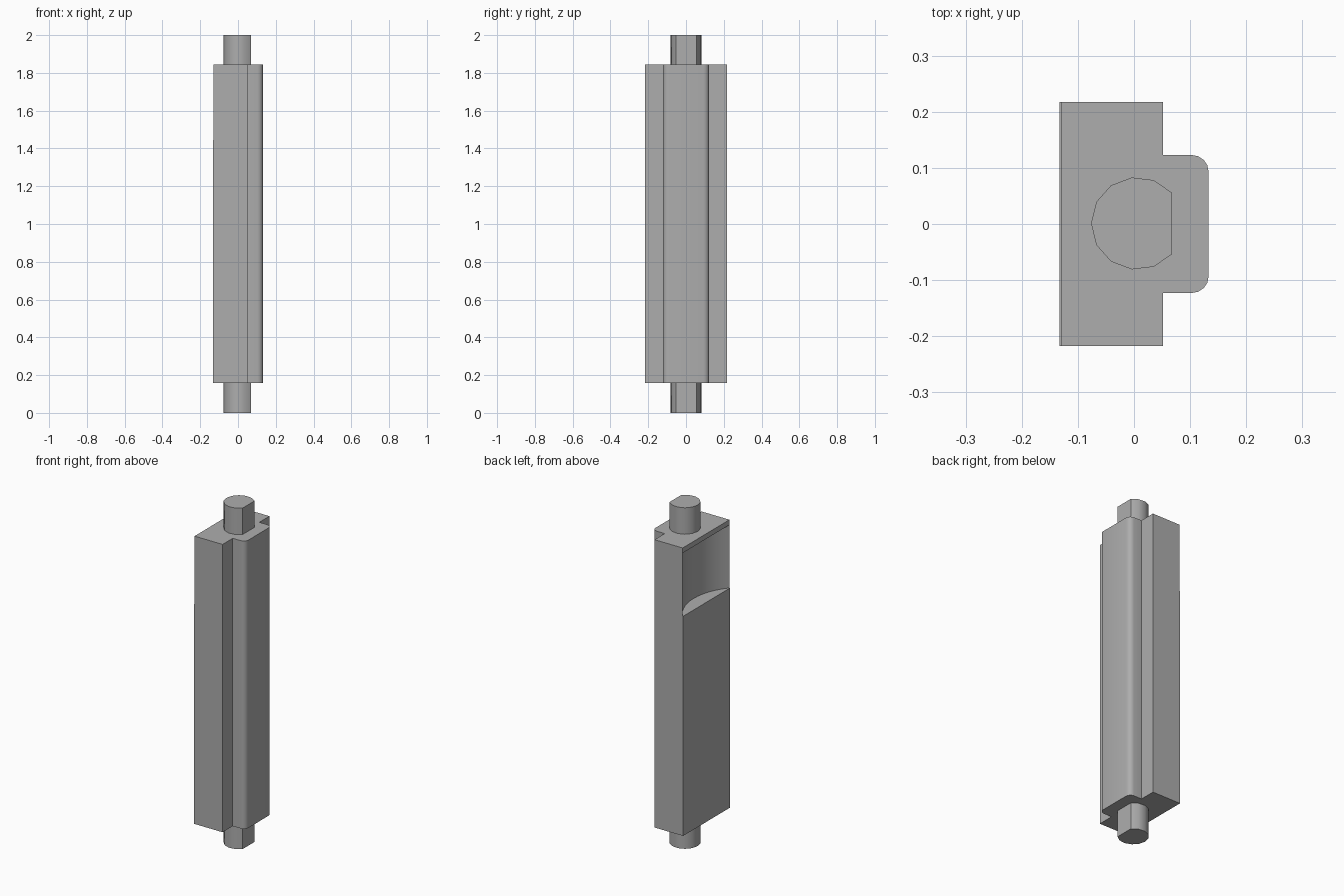
import bpy
import bmesh
from math import cos, sin, pi, radians, asin

cube = bpy.data.objects.get("Cube")
if cube:
    bpy.data.objects.remove(cube, do_unlink=True)

grey = bpy.data.materials.new("plain grey")
grey.use_nodes = True
colour = (0.42, 0.42, 0.42, 1)
grey.diffuse_color = colour
grey.node_tree.nodes["Principled BSDF"].inputs["Base Color"].default_value = colour


def prism(name, profile, z0, z1):
    """Extrude a closed xy profile between two heights."""
    bm = bmesh.new()
    face = bm.faces.new([bm.verts.new((x, y, z0)) for x, y in profile])
    top = bmesh.ops.extrude_face_region(bm, geom=[face])["geom"]
    moved = [v for v in top if isinstance(v, bmesh.types.BMVert)]
    bmesh.ops.translate(bm, verts=moved, vec=(0, 0, z1 - z0))
    bmesh.ops.recalc_face_normals(bm, faces=bm.faces[:])
    mesh = bpy.data.meshes.new(name)
    bm.to_mesh(mesh)
    bm.free()
    mesh.materials.append(grey)
    obj = bpy.data.objects.new(name, mesh)
    bpy.context.collection.objects.link(obj)
    return obj


def activate(obj):
    bpy.ops.object.select_all(action="DESELECT")
    obj.select_set(True)
    bpy.context.view_layer.objects.active = obj


def cut(obj, cutter):
    activate(obj)
    mod = obj.modifiers.new("cut", "BOOLEAN")
    mod.operation = "DIFFERENCE"
    mod.solver = "EXACT"
    mod.object = cutter
    bpy.ops.object.modifier_apply(modifier=mod.name)
    bpy.data.objects.remove(cutter, do_unlink=True)


def arc(cx, cy, r, start, end, steps):
    return [(cx + r * cos(radians(start + (end - start) * i / steps)),
             cy + r * sin(radians(start + (end - start) * i / steps)))
            for i in range(steps + 1)]


# Main body: slab with a narrower round-cornered rib on the +x side
LOW, HIGH = 0.157, 1.845
BACK, FACE, HALF = -0.133, -0.13, 0.217
RIB, R = 0.123, 0.03
half = [(BACK, -HALF), (0.052, -HALF), (0.052, -RIB)]
half += arc(0.133 - R, -RIB + R, R, -90, 0, 4)
outline = half + [(x, -y) for x, y in reversed(half)]
body = prism("body", outline, LOW, HIGH)

# Upper part of the flat face is set back a hair
SHELF, LIP = 1.445, 1.815
cut(body, prism("face_cutter", [(-0.2, -0.3), (FACE, -0.3), (FACE, 0.3), (-0.2, 0.3)],
                SHELF, 1.95))

# Concave hollow across the full width of that face
chord, depth = HALF - 0.0005, 0.08
radius = (chord ** 2 + depth ** 2) / (2 * depth)
sweep = asin(chord / radius) * 180 / pi
hollow = arc(FACE + depth - radius, 0, radius, -sweep, sweep, 14)
cut(body, prism("hollow_cutter", [(-0.2, -chord)] + hollow + [(-0.2, chord)], SHELF, LIP))

# Shafts at both ends, with a flat on the +x side
step = 360 / 13
shaft = arc(0.006, 0.001, 0.0825, 180 - 5 * step, 180 + 5 * step, 10)
parts = [body,
         prism("lower_shaft", shaft, 0, LOW),
         prism("upper_shaft", shaft, HIGH, 2)]

for part in parts:
    activate(part)
    bpy.ops.object.shade_smooth_by_angle(angle=radians(30))
